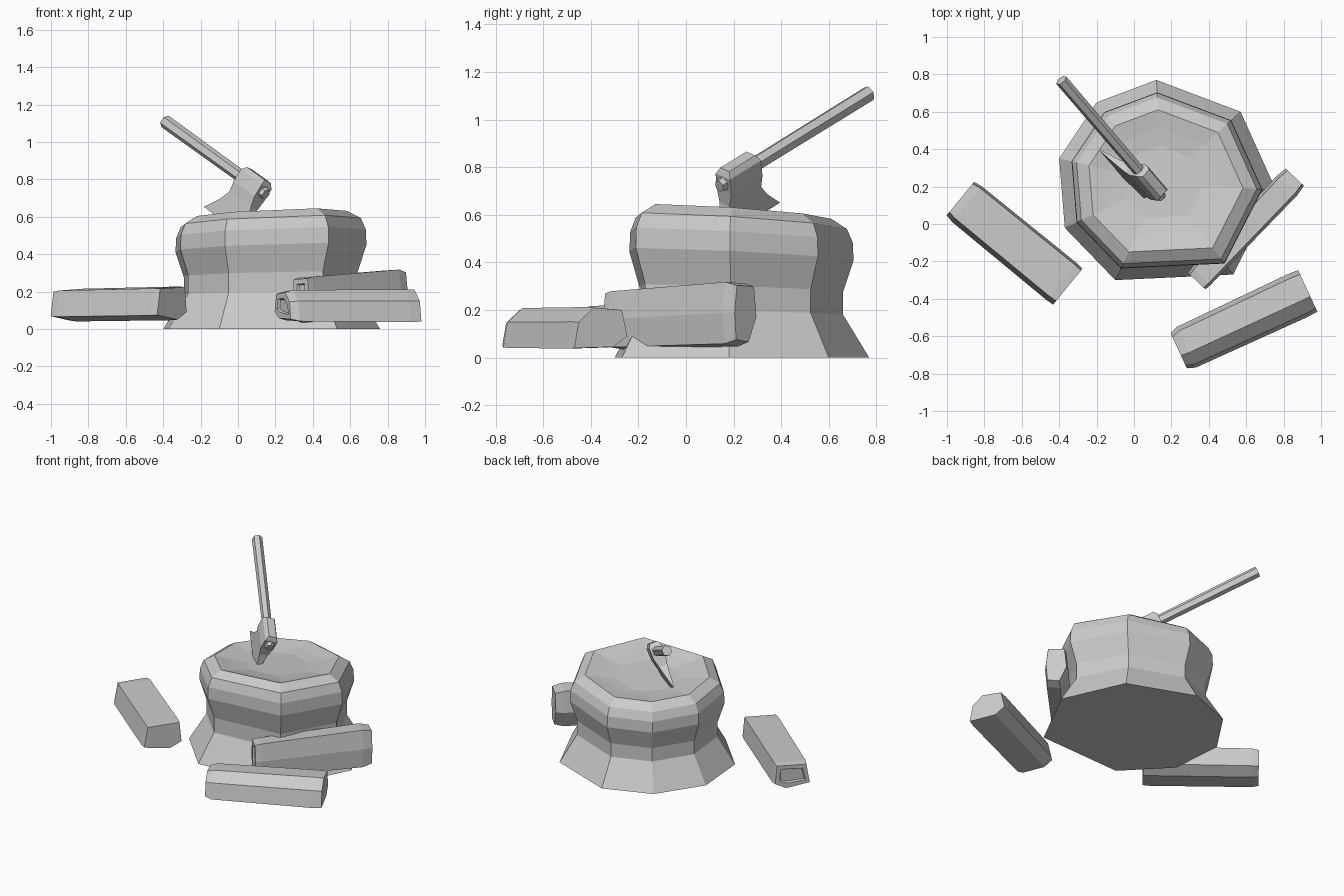
import bpy, bmesh
from math import cos, sin, pi
from mathutils import Vector

if "Cube" in bpy.data.objects:
    bpy.data.objects.remove(bpy.data.objects["Cube"])


def loft(name, rings, inset=0.0):
    """Skin a list of equal-length point rings, cap both ends, optionally hollow the first cap."""
    bm = bmesh.new()
    vs = [[bm.verts.new(p) for p in r] for r in rings]
    n = len(vs[0])
    for a, b in zip(vs, vs[1:]):
        for i in range(n):
            j = (i + 1) % n
            bm.faces.new((a[i], a[j], b[j], b[i]))
    first = bm.faces.new(vs[0][::-1])
    bm.faces.new(vs[-1])
    bmesh.ops.recalc_face_normals(bm, faces=bm.faces[:])
    if inset:
        bmesh.ops.inset_region(bm, faces=[first], thickness=inset, depth=0)
        bmesh.ops.inset_region(bm, faces=[first], thickness=0.008, depth=-0.012)
    me = bpy.data.meshes.new(name)
    bm.to_mesh(me)
    bm.free()
    ob = bpy.data.objects.new(name, me)
    bpy.context.collection.objects.link(ob)
    return ob


# Chopping block: flared eight-sided stump with a slanted, dished top
cx, cy = 0.15, 0.22
base = [(0.76, 0.18), (0.57, 0.60), (0.12, 0.77), (-0.20, 0.65),
        (-0.40, 0.35), (-0.37, -0.02), (-0.10, -0.30), (0.53, -0.27)]
rings = []
for z, s in [(0, 1), (0.19, 0.80), (0.29, 0.80), (0.43, 0.88), (0.51, 0.875),
             (0.57, 0.83), (0.61, 0.71), (0.59, 0.54), (0.575, 0.36)]:
    ring = []
    for x, y in base:
        dx, dy = (x - cx) * s, (y - cy) * s
        ring.append((cx + dx, cy + dy, z + (0.045 * dx - 0.065 * dy) * z / 0.6))
    rings.append(ring)
loft("chopping_block", rings)

# Axe frame: d runs along the handle to the butt, b points to the cutting edge
butt = Vector((0.15, 0.14, 0.72))
d = (butt - Vector((-0.39, 0.77, 1.11))).normalized()
b = Vector((-0.517, 0.076, -0.852))
b = (b - d * b.dot(d)).normalized()
side = d.cross(b)

# Axe handle: thin hexagonal shaft with a small butt showing through the head
rings = []
for t, r in [(-0.915, 0.033), (-0.23, 0.031), (-0.03, 0.031), (0.0, 0.025)]:
    rings.append([butt + d * t + b * cos(k * pi / 3) * r * 1.1 + side * sin(k * pi / 3) * r
                  for k in range(6)])
loft("axe_handle", rings)

# Axe head: rows of (depth, rear, front, half thickness) from poll to edge
rows = [(-0.062, -0.20, -0.04, 0.026), (-0.035, -0.215, -0.025, 0.042),
        (0.04, -0.215, -0.025, 0.042), (0.10, -0.215, -0.02, 0.028),
        (0.16, -0.255, 0.0, 0.018), (0.25, -0.34, 0.03, 0.003)]
loft("axe_head", [[butt + b * h + d * t + side * w * k
                   for t, k in ((t0, -1), (t1, -1), (t1, 1), (t0, 1))]
                  for h, t0, t1, w in rows])


def split_log(name, start, end, profile, stations, rise=0.0):
    """Split log: profile of (across, height) swept between two ground points."""
    p, q = Vector((*start, 0)), Vector((*end, 0))
    axis = (q - p).normalized()
    across = Vector((-axis.y, axis.x, 0))
    zc = sum(z for _, z in profile) / len(profile)
    rings = [[p.lerp(q, t) + across * u * s + Vector((0, 0, zc + (z - zc) * s + rise * t))
              for u, z in profile] for t, s in stations]
    return loft(name, rings, 0.035)


# Firewood around the block
split_log("left_log", (-0.925, 0.14), (-0.35, -0.33),
          [(-0.105, 0.205), (0.105, 0.215), (0.118, 0.08), (0.04, 0.04), (-0.13, 0.065)],
          [(0, 0.93), (0.06, 1), (0.94, 1.03), (1, 1)], 0.01)
split_log("leaning_log", (0.335, -0.305), (0.86, 0.25),
          [(0.055, 0.275), (-0.055, 0.28), (-0.07, 0.16), (-0.06, 0.04), (0.02, 0.03), (0.07, 0.14)],
          [(0, 0.92), (0.05, 0.98), (0.92, 1.08), (1, 0.95)], 0.03)
split_log("front_log", (0.24, -0.68), (0.93, -0.36),
          [(-0.12, 0.04), (-0.10, 0.15), (-0.03, 0.21), (0.10, 0.20), (0.125, 0.09), (0.06, 0.045)],
          [(0, 0.84), (0.06, 0.98), (0.92, 1.03), (1, 1.0)])
